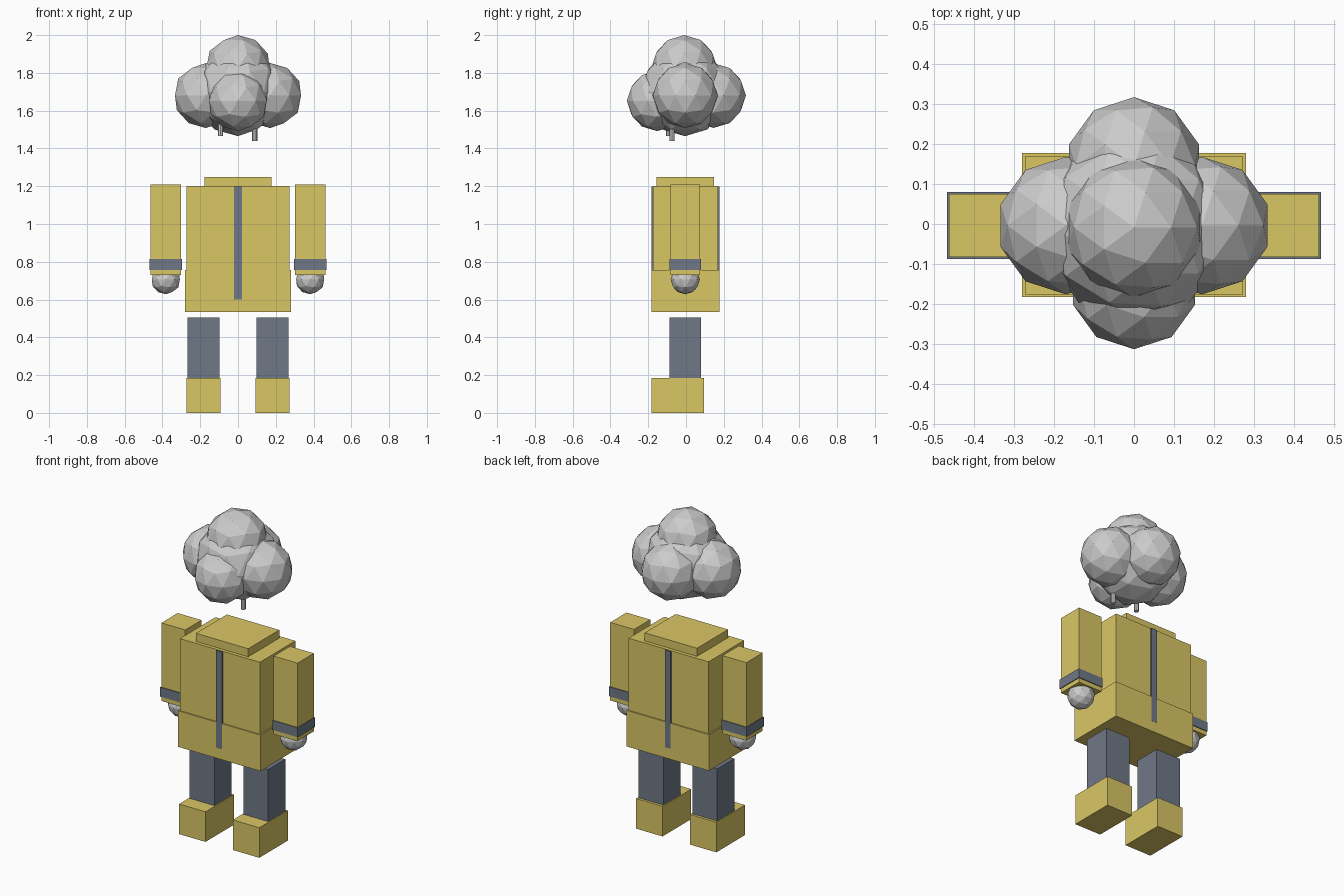
import bpy
from mathutils import Vector

if "Cube" in bpy.data.objects:
    bpy.data.objects.remove(bpy.data.objects["Cube"])


def material(name, rgb):
    m = bpy.data.materials.new(name)
    m.diffuse_color = (*rgb, 1)
    m.use_nodes = True
    m.node_tree.nodes["Principled BSDF"].inputs["Base Color"].default_value = m.diffuse_color
    return m


yellow = material("yellow cloth", (0.70, 0.57, 0.13))
slate = material("slate cloth", (0.16, 0.19, 0.24))


def box(name, lo, hi, mat):
    lo, hi = Vector(lo), Vector(hi)
    bpy.ops.mesh.primitive_cube_add(size=1, location=(lo + hi) / 2)
    o = bpy.context.object
    o.name = name
    o.scale = hi - lo
    bpy.ops.object.transform_apply(location=False, rotation=False, scale=True)
    o.data.materials.append(mat)
    return o


def ball(name, loc, r):
    bpy.ops.mesh.primitive_ico_sphere_add(subdivisions=2, radius=r, location=loc)
    bpy.context.object.name = name


def rod(name, x, y, bottom):
    bpy.ops.mesh.primitive_cylinder_add(vertices=8, radius=0.014, depth=0.12,
                                        location=(x, y, bottom + 0.06))
    bpy.context.object.name = name


# coat body, skirt and collar
box("coat_body", (-0.272, -0.176, 0.755), (0.272, 0.169, 1.2), yellow)
box("coat_skirt", (-0.28, -0.183, 0.535), (0.28, 0.177, 0.757), yellow)
box("coat_collar", (-0.178, -0.155, 1.19), (0.178, 0.147, 1.25), yellow)

# centre strips, front and back
box("front_strip", (-0.02, -0.1835, 0.6), (0.02, -0.15, 1.198), slate)
box("back_strip", (-0.02, 0.14, 0.6), (0.02, 0.1775, 1.198), slate)

# limbs on both sides
for side, s in (("left", -1), ("right", 1)):
    def limb(name, cx, w, y0, y1, z0, z1, mat):
        x = s * cx
        box(f"{side}_{name}", (x - w / 2, y0, z0), (x + w / 2, y1, z1), mat)

    limb("sleeve", 0.382, 0.162, -0.083, 0.075, 0.73, 1.21, yellow)
    limb("cuff", 0.382, 0.172, -0.088, 0.080, 0.757, 0.815, slate)
    limb("leg", 0.183, 0.168, -0.088, 0.079, 0.17, 0.505, slate)
    limb("boot", 0.183, 0.18, -0.183, 0.095, 0, 0.185, yellow)
    ball(f"{side}_hand", (s * 0.382, -0.004, 0.706), 0.078)
    ball(f"{side}_puff", (s * 0.17, -0.004, 1.68), 0.172)

# cloud head
ball("cloud_core", (0, -0.006, 1.7), 0.235)
ball("top_puff", (0, -0.009, 1.824), 0.176)
ball("back_puff", (0, 0.146, 1.68), 0.171)
ball("front_puff", (0, -0.153, 1.652), 0.16)

# rain streaks under the cloud
rod("left_rain_streak", -0.093, -0.091, 1.465)
rod("right_rain_streak", 0.089, -0.074, 1.44)
